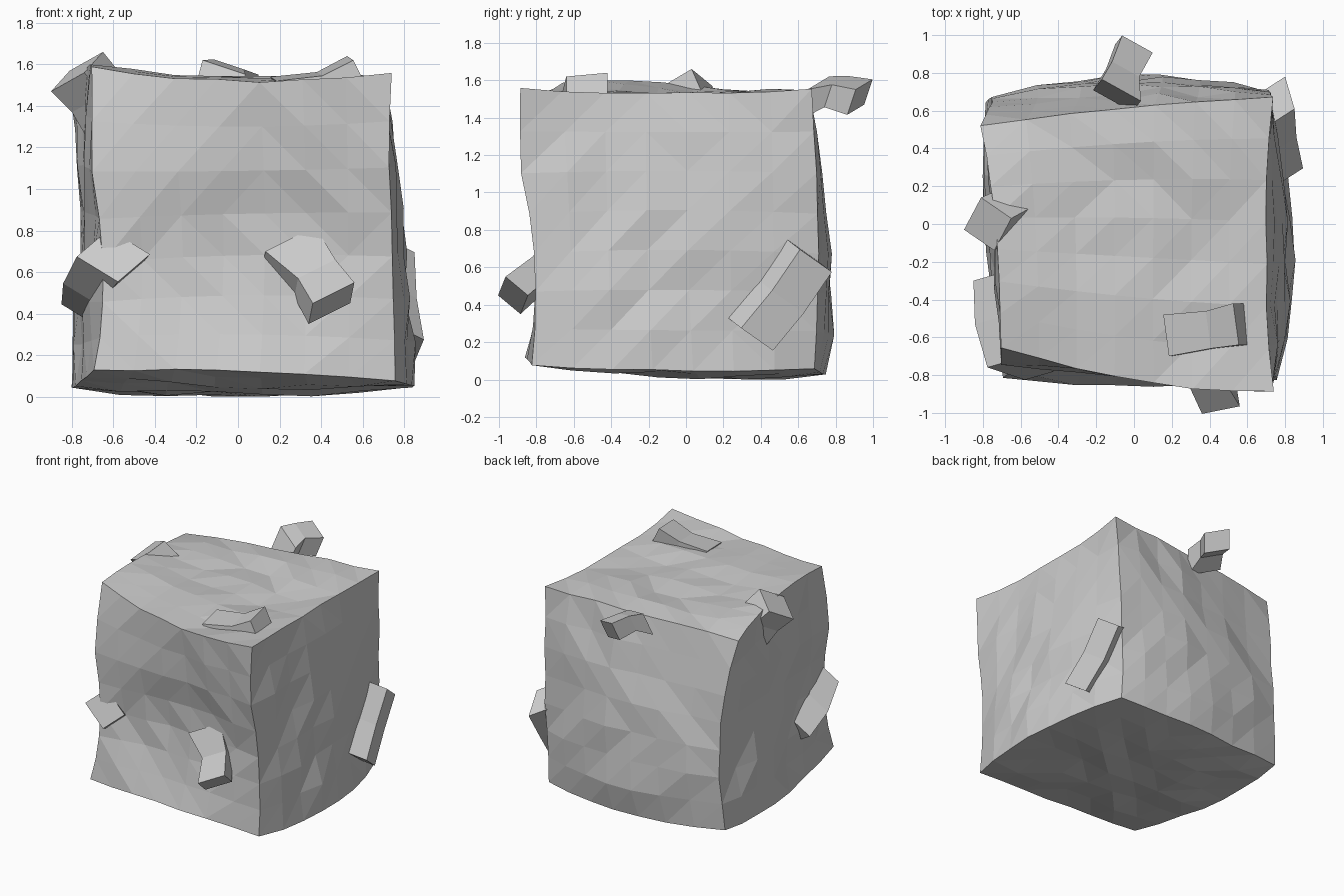
import bpy, bmesh, random
from math import sin, pi
from mathutils import Vector

if "Cube" in bpy.data.objects:
    bpy.data.objects.remove(bpy.data.objects["Cube"])

random.seed(4)
N = 7  # cells along each side of the block

# Warped block: 3x3 control points per level (x fastest, then y), three levels
LOW = [(-.69, -.81, .13), (0, -.86, .12), (.76, -.82, .08),
       (-.79, -.05, .05), (0, -.03, .015), (.85, -.07, .045),
       (-.79, .64, .06), (0, .74, .02), (.69, .69, .06)]
MID = [(-.65, -.74, .75), (.03, -.745, .78), (.735, -.815, .78),
       (-.75, -.05, .78), (0, 0, .78), (.79, -.1, .8),
       (-.75, .66, .78), (.05, .74, .78), (.71, .71, .78)]
TOP = [(-.70, -.65, 1.59), (0, -.83, 1.52), (.735, -.89, 1.555),
       (-.73, -.05, 1.585), (0, -.07, 1.525), (.70, -.1, 1.53),
       (-.81, .52, 1.49), (0, .62, 1.53), (.735, .67, 1.55)]
CTRL = [Vector(p) for p in LOW + MID + TOP]


def weights(t):
    return (t * (t - 1) / 2, 1 - t * t, t * (t + 1) / 2)


def warp(p):
    wx, wy, wz = (weights(t) for t in p)
    out = Vector()
    for k in range(3):
        for j in range(3):
            for i in range(3):
                out += CTRL[k * 9 + j * 3 + i] * (wx[i] * wy[j] * wz[k])
    # overhang at the upper front, swelling at the lower back
    s = sin(pi * p.z)
    if p.y < -.99:
        out.y -= .04 * max(0, s)
    if p.y > .99:
        out.y += .03 * max(0, -s) * (1 - p.x * p.x)
    if p.x < 0 and p.y < 0:
        out.x -= .04 * max(0, s) * p.x * p.y
    return out


def finish(bm, name):
    bmesh.ops.recalc_face_normals(bm, faces=bm.faces)
    me = bpy.data.meshes.new(name)
    bm.to_mesh(me)
    bm.free()
    bpy.context.collection.objects.link(bpy.data.objects.new(name, me))


# Lumpy block
bm = bmesh.new()
bmesh.ops.create_cube(bm, size=2)
bmesh.ops.subdivide_edges(bm, edges=bm.edges[:], cuts=N - 1, use_grid_fill=True)
for v in bm.verts:
    p = v.co.copy()
    axes_out = [a for a in range(3) if abs(p[a]) > .99]
    v.co = warp(p)
    amp = .02 if len(axes_out) == 1 else .006
    for a in axes_out:
        v.co[a] += random.uniform(-amp, amp)
    v.co.z = max(v.co.z, 0)
bmesh.ops.triangulate(bm, faces=bm.faces[:], quad_method='SHORT_EDGE')
finish(bm, "block")


# Crooked chunk: four-sided bar swept along a short path
# a, b are half width vectors of the cross-section
def chunk(name, path, a, b, scales=(1, 1, 1)):
    a, b = Vector(a), Vector(b)
    bm = bmesh.new()
    rings = []
    for p, s in zip(path, scales):
        c = Vector(p)
        rings.append([bm.verts.new(c + (a * i + b * j) * s)
                      for i, j in ((-1, -1), (1, -1), (1, 1), (-1, 1))])
    for r0, r1 in zip(rings, rings[1:]):
        for i in range(4):
            k = (i + 1) % 4
            bm.faces.new((r0[i], r0[k], r1[k], r1[i]))
    bm.faces.new(rings[0])
    bm.faces.new(rings[-1])
    finish(bm, name)


chunk("front_chunk",
      [(.24, -.70, .70), (.37, -.78, .57), (.45, -.925, .45)],
      (.10, .02, .05), (.01, -.06, .05), (1.2, .9, 1))
chunk("left_chunk",
      [(-.69, -.31, .45), (-.69, -.54, .55), (-.60, -.77, .68)],
      (.09, -.03, -.055), (.07, .02, .06), (1, .95, 1.1))
chunk("right_chunk",
      [(.755, .65, .67), (.765, .50, .45), (.80, .335, .25)],
      (-.025, .085, -.06), (.07, .045, -.035))
chunk("upper_left_chunk",
      [(-.62, .10, 1.34), (-.68, .05, 1.46), (-.775, 0, 1.565)],
      (.08, -.055, .045), (.045, .085, .05), (.9, .95, 1))
chunk("back_chunk",
      [(-.09, .68, 1.50), (-.06, .80, 1.54), (0, .93, 1.51)],
      (.09, -.05, -.03), (.02, .025, .075), (1.15, .8, .9))
chunk("top_chunk",
      [(.20, -.59, 1.47), (.42, -.56, 1.50), (.57, -.53, 1.57)],
      (-.015, .11, .01), (-.03, 0, .06), (1, .9, 1))
